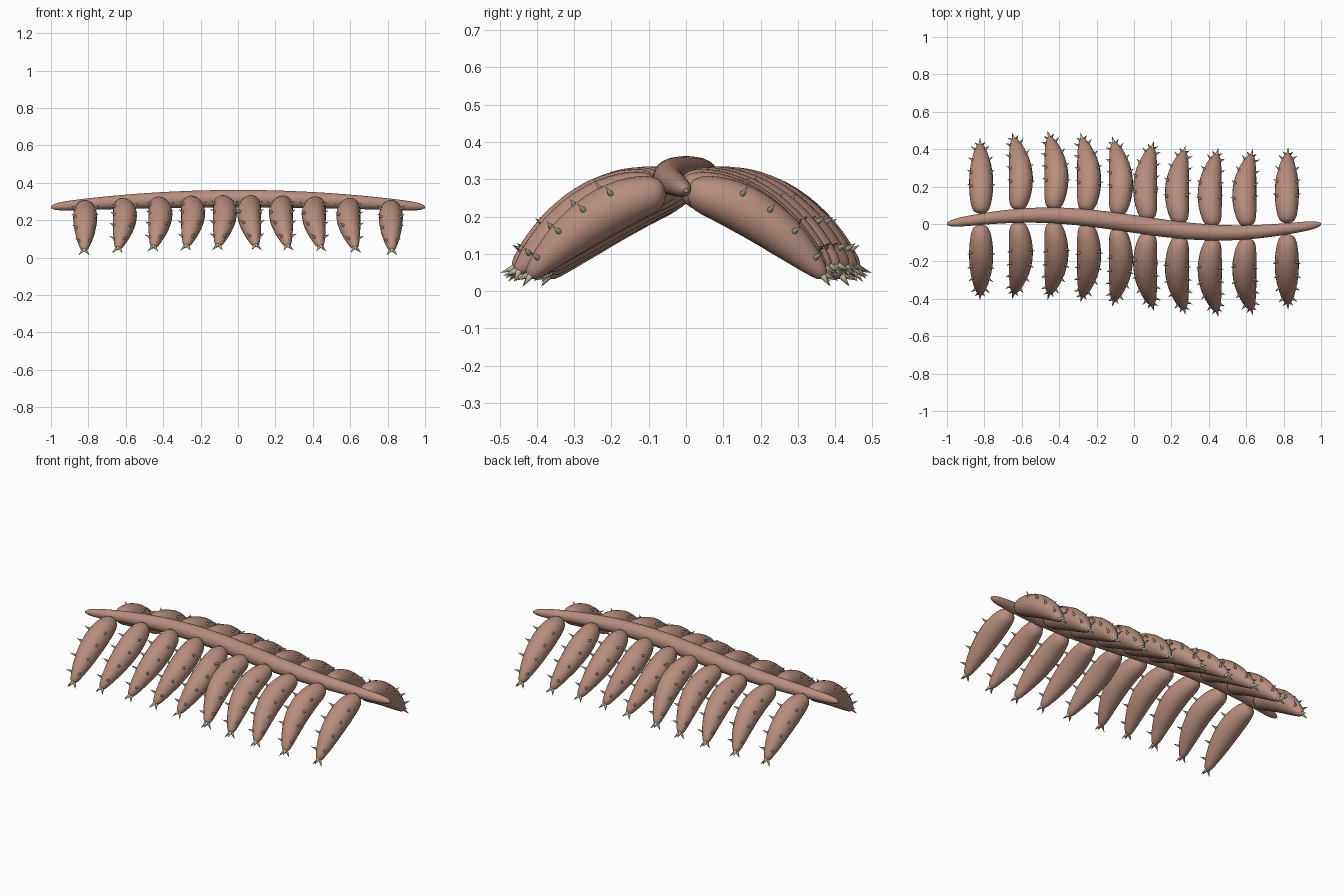
import bpy, bmesh
from math import sin, cos, pi, radians
from mathutils import Vector

if "Cube" in bpy.data.objects:
    bpy.data.objects.remove(bpy.data.objects["Cube"])


def material(name, rgb):
    m = bpy.data.materials.new(name)
    m.diffuse_color = (*rgb, 1)
    m.use_nodes = True
    m.node_tree.nodes["Principled BSDF"].inputs["Base Color"].default_value = m.diffuse_color
    return m


BODY = material("dusty_pink", (0.48, 0.27, 0.21))
THORN = material("olive_grey", (0.27, 0.27, 0.20))
CLAW = material("pale_tan", (0.58, 0.52, 0.38))


def finish(bm, name, mat):
    bmesh.ops.recalc_face_normals(bm, faces=bm.faces)
    me = bpy.data.meshes.new(name)
    bm.to_mesh(me)
    bm.free()
    me.materials.append(mat)
    for p in me.polygons:
        p.use_smooth = True
    ob = bpy.data.objects.new(name, me)
    bpy.context.collection.objects.link(ob)
    me.set_sharp_from_angle(angle=radians(50))


def frame(path, t):
    """Tangent, side and up directions of a path at t."""
    tan = (path(min(t + .01, 1)) - path(max(t - .01, 0))).normalized()
    side = tan.cross(Vector((0, 0, 1))).normalized()
    return tan, side, side.cross(tan)


def sweep(bm, path, radius, steps, sides):
    rings = []
    for i in range(steps + 1):
        t = (1 - cos(pi * i / steps)) / 2        # denser towards the ends
        c, r = path(t), radius(t)
        _, s, u = frame(path, t)
        rings.append([bm.verts.new(c + r * (s * cos(a) + u * sin(a)))
                      for a in (2 * pi * k / sides for k in range(sides))])
    for a, b in zip(rings, rings[1:]):
        for k in range(sides):
            n = (k + 1) % sides
            bm.faces.new((a[k], a[n], b[n], b[k]))
    bm.faces.new(rings[0])
    bm.faces.new(rings[-1])


def cone(bm, base, direction, r, length):
    d = direction.normalized()
    s = d.orthogonal().normalized()
    u = d.cross(s)
    ring = [bm.verts.new(base + r * (s * cos(a) + u * sin(a)))
            for a in (2 * pi * k / 8 for k in range(8))]
    tip = bm.verts.new(base + d * length)
    for k in range(8):
        bm.faces.new((ring[k], ring[(k + 1) % 8], tip))
    bm.faces.new(ring)


def profile(pts):
    """Smoothly eased radius through (t, r) points with rounded ends."""
    def f(t):
        r = pts[-1][1]
        for (a, ra), (b, rb) in zip(pts, pts[1:]):
            if t <= b:
                r = ra + (rb - ra) * (t - a) / (b - a)
                break
        return r
    return f


# Winding spine
def spine(x):
    return Vector((x, -.047 * sin(pi * x), .27 + .045 * (1 - x * x)))


def spine_radius(t):
    x = abs(2 * t - 1)
    return (.022 + .025 * (1 - x * x)) * max(1 - x ** 30, .08) ** .5


bm = bmesh.new()
sweep(bm, lambda t: spine(2 * t - 1), spine_radius, 64, 24)
finish(bm, "spine", BODY)

# Leaflet pairs with two rows of thorns and a claw tip
leaf_radius = profile([(0, .008), (.012, .026), (.04, .039), (.1, .05), (.2, .058), (.32, .063),
                       (.45, .065), (.58, .062), (.7, .056), (.8, .047), (.88, .037),
                       (.95, .026), (.985, .017), (1, .006)])
XS = [-.82, -.625, -.435, -.26, -.09, .08, .25, .425, .61, .82]
for i, x0 in enumerate(XS):
    for sy, label in ((1, "back"), (-1, "front")):
        root = spine(x0)
        grow = 1.06 - .1 * abs(x0) ** 3
        bend = (.028 if abs(x0) < .7 else .004) * (-1 if x0 > 0 else 1)

        def leaf(t):
            q = 1 - t
            out = q * q * .03 + 2 * q * t * .21 + t * t * .395
            z = q * q * .265 + 2 * q * t * .25 + t * t * .037
            return Vector((x0 + bend * (sin(pi * t) - .6 * t),
                           root.y + sy * out * grow,
                           z + .85 * (root.z - .285)))

        bm = bmesh.new()
        sweep(bm, leaf, leaf_radius, 22, 20)
        finish(bm, f"leaflet_{label}_{i + 1}", BODY)

        bm = bmesh.new()
        for t in (.36, .55, .73, .9):
            tan, s, u = frame(leaf, t)
            for k in (-1, 1):
                d = s * k * cos(radians(35)) + u * sin(radians(35))
                cone(bm, leaf(t) + d * (leaf_radius(t) - .004),
                     d + u * .2 + tan * .1, .0085, .036)
        finish(bm, f"thorns_{label}_{i + 1}", THORN)

        bm = bmesh.new()
        tan, s, u = frame(leaf, 1)
        for side, up in ((0, .5), (-.7, -.1), (.7, -.1)):
            d = (tan + s * side + u * up).normalized()
            cone(bm, leaf(.975) + d * .008, d, .010, .043)
        finish(bm, f"claws_{label}_{i + 1}", CLAW)
